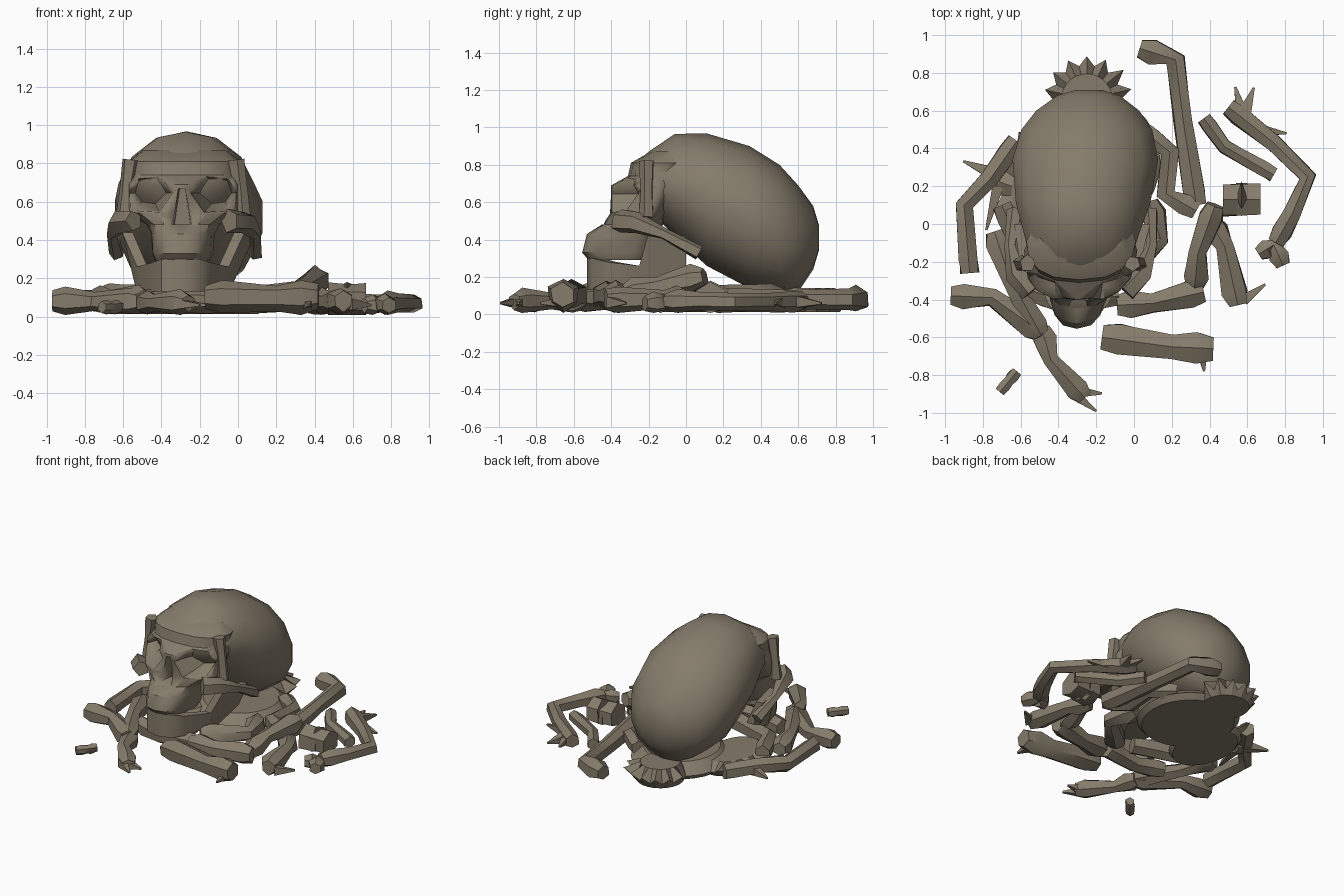
import bpy, bmesh, math, random
from mathutils import Vector

if "Cube" in bpy.data.objects:
    bpy.data.objects.remove(bpy.data.objects["Cube"])

random.seed(4)
TAU = 2 * math.pi
MAT = bpy.data.materials.new("aged_bone")
MAT.diffuse_color = (0.235, 0.2, 0.145, 1)
MAT.use_nodes = True
MAT.node_tree.nodes["Principled BSDF"].inputs["Base Color"].default_value = MAT.diffuse_color


def loft(name, rings, angle=38):
    """Skin a list of equal-length point rings and cap both ends."""
    bm = bmesh.new()
    vs = [[bm.verts.new(p) for p in r] for r in rings]
    n = len(vs[0])
    for a, b in zip(vs, vs[1:]):
        for i in range(n):
            j = (i + 1) % n
            bm.faces.new((a[i], a[j], b[j], b[i]))
    bm.faces.new(vs[0])
    bm.faces.new(vs[-1])
    bmesh.ops.recalc_face_normals(bm, faces=bm.faces[:])
    me = bpy.data.meshes.new(name)
    bm.to_mesh(me)
    bm.free()
    me.materials.append(MAT)
    me.shade_smooth()
    me.set_sharp_from_angle(angle=math.radians(angle))
    ob = bpy.data.objects.new(name, me)
    bpy.context.collection.objects.link(ob)
    return ob


def tube(name, pts, radii, sides=6):
    """Irregular low-poly tube along a path, kept above the floor."""
    pts = [Vector(p) for p in pts]
    rings = []
    for k, p in enumerate(pts):
        d = (pts[min(k + 1, len(pts) - 1)] - pts[max(k - 1, 0)]).normalized()
        u = d.cross(Vector((0, 0, 1))).normalized()
        v = u.cross(d)
        ring = []
        for i in range(sides):
            t = TAU * (i + .5) / sides
            r = radii[k] * random.uniform(.88, 1.12)
            q = p + u * r * math.cos(t) + v * r * math.sin(t)
            q.z = max(q.z, 0.008)
            ring.append(q)
        rings.append(ring)
    return loft(name, rings, 45)


def bone(name, *path, r=.052, z=.08, rise=0, knob=1.45):
    """Lying bone: slim shaft along a floor path, rounded knob at each end."""
    pts = [Vector((x, y, z + rise * i / (len(path) - 1))) for i, (x, y) in enumerate(path)]
    a, b = (pts[1] - pts[0]).normalized(), (pts[-2] - pts[-1]).normalized()
    full = [pts[0], pts[0] + a * r * 1.3] + pts[1:-1] + [pts[-1] + b * r * 1.3, pts[-1]]
    tube(name, full, [r, r * knob] + [r] * (len(pts) - 2) + [r * knob, r])


def spike(x, y, degrees, length, r=.042):
    d = math.radians(degrees)
    tube("splinter", [(x, y, .065), (x + length * math.cos(d), y + length * math.sin(d), .06)],
         [r, .008], 4)


def cx(y):  # skull midline, turned slightly
    return -0.275 + 0.05 * y


# ---- cranium: y, half width, low z, high z
rings = []
for y, w, lo, hi in ((-.27, .2, .66, .81), (-.2, .27, .56, .87), (-.06, .31, .42, .965),
                     (.11, .365, .26, .968), (.34, .395, .14, .9), (.5, .355, .11, .8),
                     (.6, .28, .12, .69), (.68, .17, .24, .58), (.71, .07, .34, .48)):
    rings.append([(cx(y) - w * math.sin(TAU * i / 14), y,
                   (lo + hi) / 2 + (hi - lo) / 2 * math.cos(TAU * i / 14)) for i in range(14)])
loft("cranium", rings, 50)

# ---- face: z, half width, front y
rings = []
for z, w, f in ((.29, .14, -.52), (.33, .16, -.555), (.43, .165, -.53), (.48, .19, -.45),
                (.54, .29, -.41), (.69, .3, -.4), (.74, .28, -.31), (.81, .29, -.295), (.87, .22, -.19)):
    m = -.3 + .4 * (z - .29)
    ring = []
    for i in range(16):
        c, s = math.cos(TAU * i / 16), math.sin(TAU * i / 16)
        y = m + (m - f if s < 0 else .1) * math.copysign(abs(s) ** .9, s)
        ring.append((cx(y) + w * math.copysign(abs(c) ** .8, c), y, z))
    rings.append(ring)
face = loft("face", rings)

# eye sockets and nose opening, cut as tapering holes
cutters = []
for s in (-1, 1):
    cutters.append(loft("eye_cutter", [[(cx(y) + s * (.185 + .12 * k * math.cos(TAU * i / 6)), y,
                   .645 + .1 * k * math.sin(TAU * i / 6)) for i in range(6)]
                   for y, k in ((-.55, 1.35), (-.33, 1.05), (-.16, .5))]))
cutters.append(loft("nose_cutter", [[(cx(y) - .06 * k, y, .48), (cx(y) + .06 * k, y, .48),
               (cx(y) + .02 * k, y, .67), (cx(y) - .02 * k, y, .67)] for y, k in ((-.6, 1.1), (-.31, .7))]))
for c in cutters:
    m = face.modifiers.new("cut", 'BOOLEAN')
    m.operation, m.object, m.solver = 'DIFFERENCE', c, 'EXACT'
bpy.context.view_layer.update()
cut = bpy.data.meshes.new_from_object(face.evaluated_get(bpy.context.evaluated_depsgraph_get()))
face.modifiers.clear()
face.data = cut
for c in cutters:
    bpy.data.objects.remove(c)

# ---- cheek arches and outer eye rims
for s in (-1, 1):
    tube("cheek_arch", [(cx(y) + s * x, y, z) for x, y, z in
         ((.25, -.36, .5), (.33, -.27, .49), (.375, -.12, .43), (.36, .07, .33))],
         [.06, .06, .032, .04], 5)
    tube("eye_rim", [(cx(-.2) + s * x, -.21, z) for x, z in ((.31, .52), (.3, .66), (.28, .82))],
         [.045, .035, .045], 5)

# ---- lower jaw: one bent plate; x, y, low z, high z, outward lean
half = [(.1, -.5, .13, .3, 0), (.15, -.42, .13, .28, .01), (.21, -.25, .14, .26, .03),
        (.25, -.2, .15, .44, .07), (.28, 0, .24, .42, .08)]
path = [(-x, y, a, b, -l) for x, y, a, b, l in half[::-1]] + [(0, -.53, .13, .31, 0)] + half
rings = []
for x, y, lo, hi, lean in path:
    n = Vector((x, y + .1 if y < -.3 else 0, 0)).normalized() * .055
    x += cx(y)
    rings.append([(x, y, lo), (x + lean, y, hi), (x + lean - n.x, y - n.y, hi), (x - n.x, y - n.y, lo)])
loft("lower_jaw", rings)

# ---- long bones scattered around the skull
bone("thigh_bone", (.03, .93), (.22, .87), (.26, .55), (.33, .1), r=.055, knob=1.3)
bone("raised_bone", (.43, .1), (.34, -.15), (.32, -.34), z=.2, rise=-.1)
bone("bent_bone", (.37, -.36), (.1, -.42), (-.09, -.43), z=.1, r=.055)
bone("front_bone", (-.17, -.6), (.2, -.65), (.42, -.66), z=.1, r=.068, knob=1.3)
bone("short_bone", (.4, .02), (.48, -.12), (.55, -.43))
bone("right_elbow", (.5, .62), (.74, .43), (.92, .25), (.84, .06), (.75, -.1), z=.07, r=.05, knob=1.2)
bone("right_wrist", (.66, -.16), (.74, -.11), (.79, -.22), z=.06, r=.04)
bone("inner_right_bone", (.37, .56), (.48, .41), (.74, .26), z=.06, r=.042, knob=1.1)
bone("left_elbow", (-.62, .44), (-.76, .24), (-.9, .1), (-.87, -.26), r=.055, knob=1.1)
bone("left_lower_bone", (-.97, -.38), (-.75, -.39), (-.48, -.58))
bone("left_forearm", (-.74, -.04), (-.66, -.28), (-.49, -.59), z=.09, r=.048)
bone("left_hand", (-.49, -.55), (-.44, -.72), (-.26, -.92), z=.07, r=.046)
bone("right_rib", (.04, .5), (.19, .38), (.17, .16), (.33, .07), z=.1, r=.055, knob=1.1)
bone("jaw_side_bone", (.08, .12), (.14, -.08), (-.1, -.3), z=.1)
bone("left_side_bone", (-.7, .1), (-.6, -.13), (-.2, -.26), z=.1, r=.06, knob=1.1)
bone("chin_rest", (-.55, -.35), (-.35, -.42), (-.08, -.38), r=.06, knob=1.1)
bone("joint_lump", (.47, .13), (.57, .13), (.67, .13), r=.1, knob=.95)
bone("stone_chip", (-.71, -.89), (-.66, -.83), (-.62, -.78), z=.05, r=.03, knob=1.2)

# ---- fingers and splinters: root, direction, length
spike(-.3, -.89, -3, .13)
spike(-.32, -.9, -37, .15)
spike(.57, .6, 105, .13)
spike(.59, .6, 70, .13)
spike(.66, .5, -8, .15)
spike(.58, -.4, 35, .14)
spike(.36, -.66, -85, .12)
spike(-.7, .25, 158, .22, .06)
spike(-.72, .2, 255, .24)


# ---- flat broken plates under the skull, ragged over a range of degrees
def plate(name, x, y, rx, ry, top, start=0, end=0):
    rings = [[], [], []]
    for i in range(28):
        t = TAU * i / 28
        ragged = i % 2 and start < math.degrees(t) < end
        k = random.uniform(1.2, 1.4) if ragged else 1
        for ring, scale, z in zip(rings, (.9, k, .75), (.012, .1 if ragged else .05, top)):
            ring.append((x + rx * scale * math.cos(t), y + ry * scale * math.sin(t), z))
    loft(name, rings, 25)


plate("back_fan", -.25, .66, .18, .18, .14, 0, 190)
plate("hip_plate", -.2, .33, .34, .36, .12)
plate("shoulder_plate", -.5, .15, .2, .3, .1, 100, 200)
